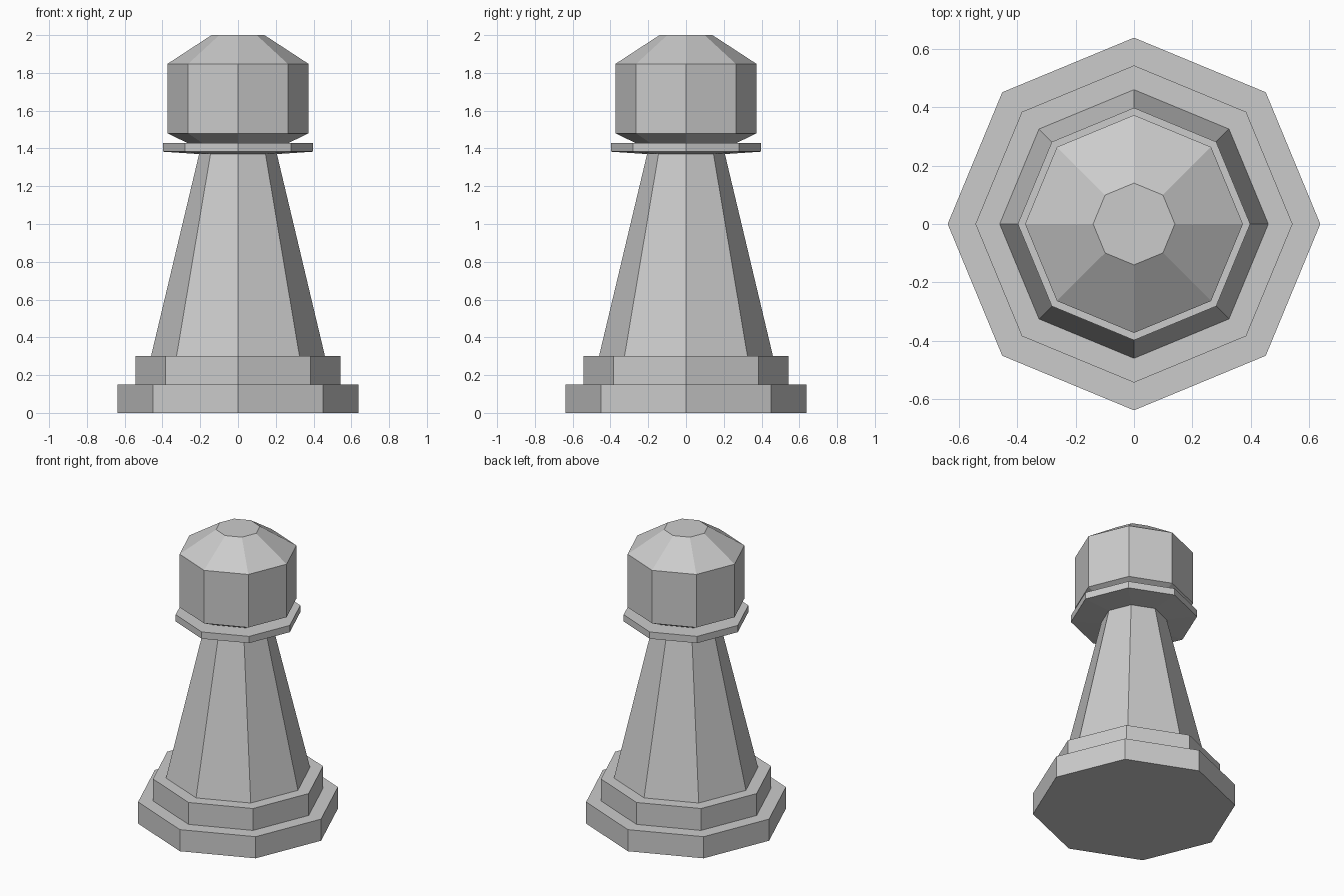
import bpy, bmesh
from math import cos, sin, pi

if "Cube" in bpy.data.objects:
    bpy.data.objects.remove(bpy.data.objects["Cube"])

SIDES = 8


def turned(name, profile):
    """Closed eight-sided solid from (radius, height) rings, bottom to top."""
    bm = bmesh.new()
    rings = [[bm.verts.new((r * cos(2 * pi * i / SIDES), r * sin(2 * pi * i / SIDES), z))
              for i in range(SIDES)] for r, z in profile]
    for low, high in zip(rings, rings[1:]):
        for i in range(SIDES):
            j = (i + 1) % SIDES
            bm.faces.new((low[i], low[j], high[j], high[i]))
    bm.faces.new(rings[0][::-1])
    bm.faces.new(rings[-1])
    mesh = bpy.data.meshes.new(name)
    bm.to_mesh(mesh)
    bm.free()
    obj = bpy.data.objects.new(name, mesh)
    bpy.context.collection.objects.link(obj)
    return obj


# Stepped foot
turned("lower_base", [(0.638, 0), (0.638, 0.15)])
turned("upper_base", [(0.543, 0.15), (0.543, 0.302)])

# Tapered stem
turned("stem", [(0.46, 0.302), (0.206, 1.37)])

# Thin collar with a slightly sloped underside
turned("collar", [(0.206, 1.37), (0.398, 1.383), (0.398, 1.43)])

# Faceted head with chamfered bottom and top
turned("head", [(0.27, 1.43), (0.373, 1.48), (0.373, 1.848), (0.14, 2.0)])
